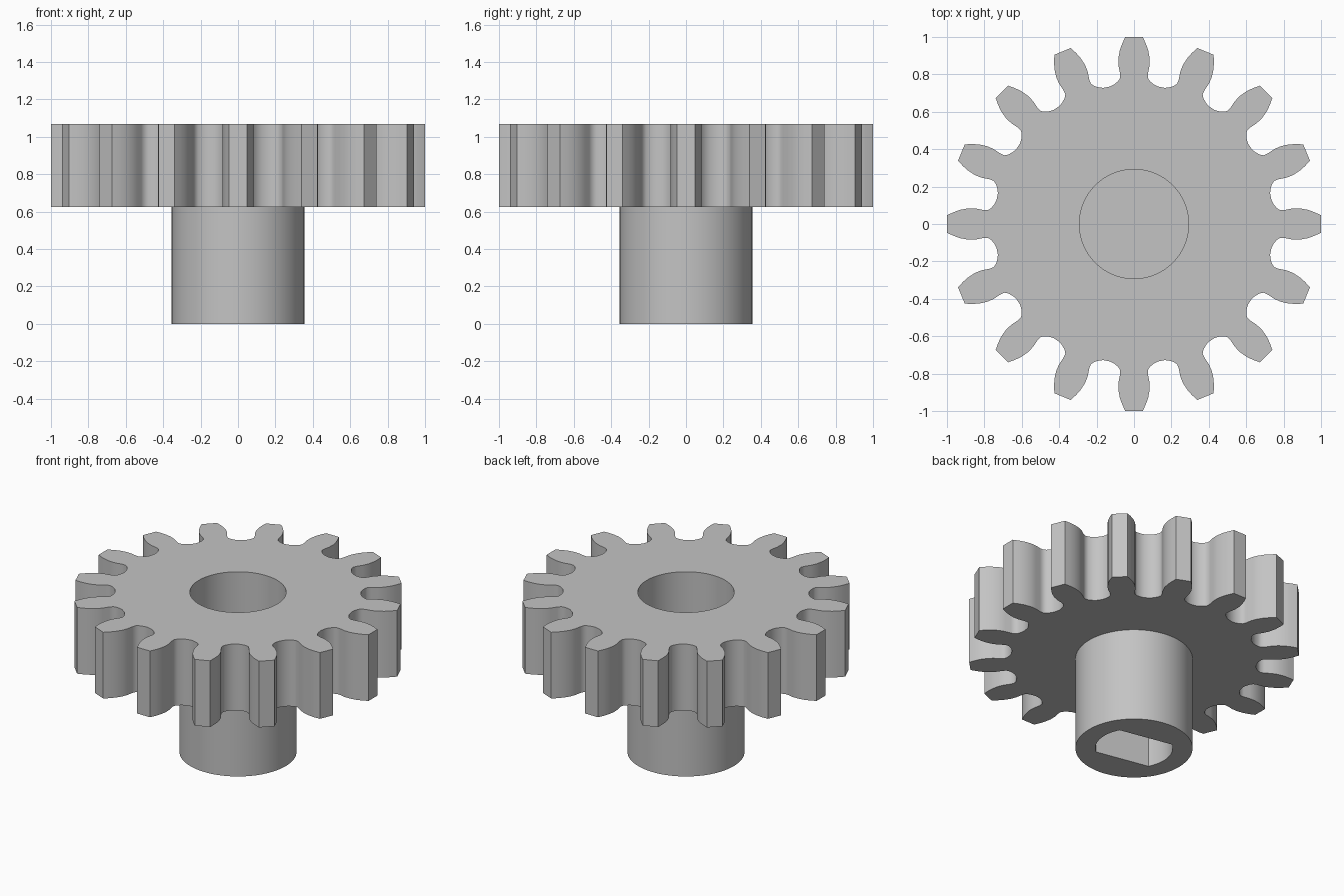
import bpy
import math
from math import cos, sin, radians

TEETH = 16
HUB_R, HUB_TOP, TOP = 0.355, 0.625, 1.068
BORE_R, BORE_FLOOR = 0.292, 0.795
SOCKET_R, SOCKET_FLAT, SOCKET_TOP = 0.235, 0.15, 0.6
SOCKET_ANGLE = radians(78.75)

old = bpy.data.objects.get("Cube")
if old:
    bpy.data.objects.remove(old, do_unlink=True)

grey = bpy.data.materials.new("plain_grey")
grey.use_nodes = True
colour = (0.55, 0.55, 0.55, 1)
grey.diffuse_color = colour
grey.node_tree.nodes["Principled BSDF"].inputs["Base Color"].default_value = colour


def prism(name, outline, z0, z1):
    """Extrude a closed 2D outline between two heights."""
    n = len(outline)
    verts = [(x, y, z) for z in (z0, z1) for x, y in outline]
    faces = [tuple(reversed(range(n))), tuple(range(n, 2 * n))]
    faces += [(i, (i + 1) % n, (i + 1) % n + n, i + n) for i in range(n)]
    mesh = bpy.data.meshes.new(name)
    mesh.from_pydata(verts, [], faces)
    mesh.materials.append(grey)
    obj = bpy.data.objects.new(name, mesh)
    bpy.context.collection.objects.link(obj)
    return obj


def circle(r, n=96):
    return [(r * cos(math.tau * i / n), r * sin(math.tau * i / n)) for i in range(n)]


def boolean(target, tool, operation):
    mod = target.modifiers.new(tool.name, 'BOOLEAN')
    mod.object, mod.operation, mod.solver = tool, operation, 'EXACT'
    bpy.context.view_layer.objects.active = target
    bpy.ops.object.modifier_apply(modifier=mod.name)
    bpy.data.objects.remove(tool, do_unlink=True)


# Half a tooth, tip to root: radius and angle from the tooth's centre line
flank = [(1.0, 2.7), (0.965, 3.8), (0.93, 4.7), (0.89, 5.4), (0.85, 5.6),
         (0.81, 5.3), (0.785, 5.4), (0.768, 6.4), (0.754, 8.1), (0.746, 9.8)]
tooth = [(r, -a) for r, a in reversed(flank)] + flank
outline = []
for i in range(TEETH):
    for r, a in tooth:
        t = radians(a + i * 360 / TEETH)
        outline.append((r * cos(t), r * sin(t)))
gear = prism("gear", outline, HUB_TOP, TOP)

# Hub, reaching slightly into the toothed wheel so the two join
boolean(gear, prism("hub", circle(HUB_R), 0, HUB_TOP + 0.05), 'UNION')

# Round pocket in the top
boolean(gear, prism("pocket", circle(BORE_R), BORE_FLOOR, TOP + 0.1), 'DIFFERENCE')

# Shaft socket with two flats in the hub's underside
half = math.acos(SOCKET_FLAT / SOCKET_R)
arc = [half + (math.pi - 2 * half) * i / 16 for i in range(17)]
angles = arc + [a + math.pi for a in arc]
socket = [(SOCKET_R * cos(a + SOCKET_ANGLE), SOCKET_R * sin(a + SOCKET_ANGLE)) for a in angles]
boolean(gear, prism("socket", socket, -0.1, SOCKET_TOP), 'DIFFERENCE')

# Smooth curved walls, sharp rims
bpy.ops.object.select_all(action='DESELECT')
gear.select_set(True)
bpy.context.view_layer.objects.active = gear
bpy.ops.object.shade_smooth_by_angle(angle=radians(35))
